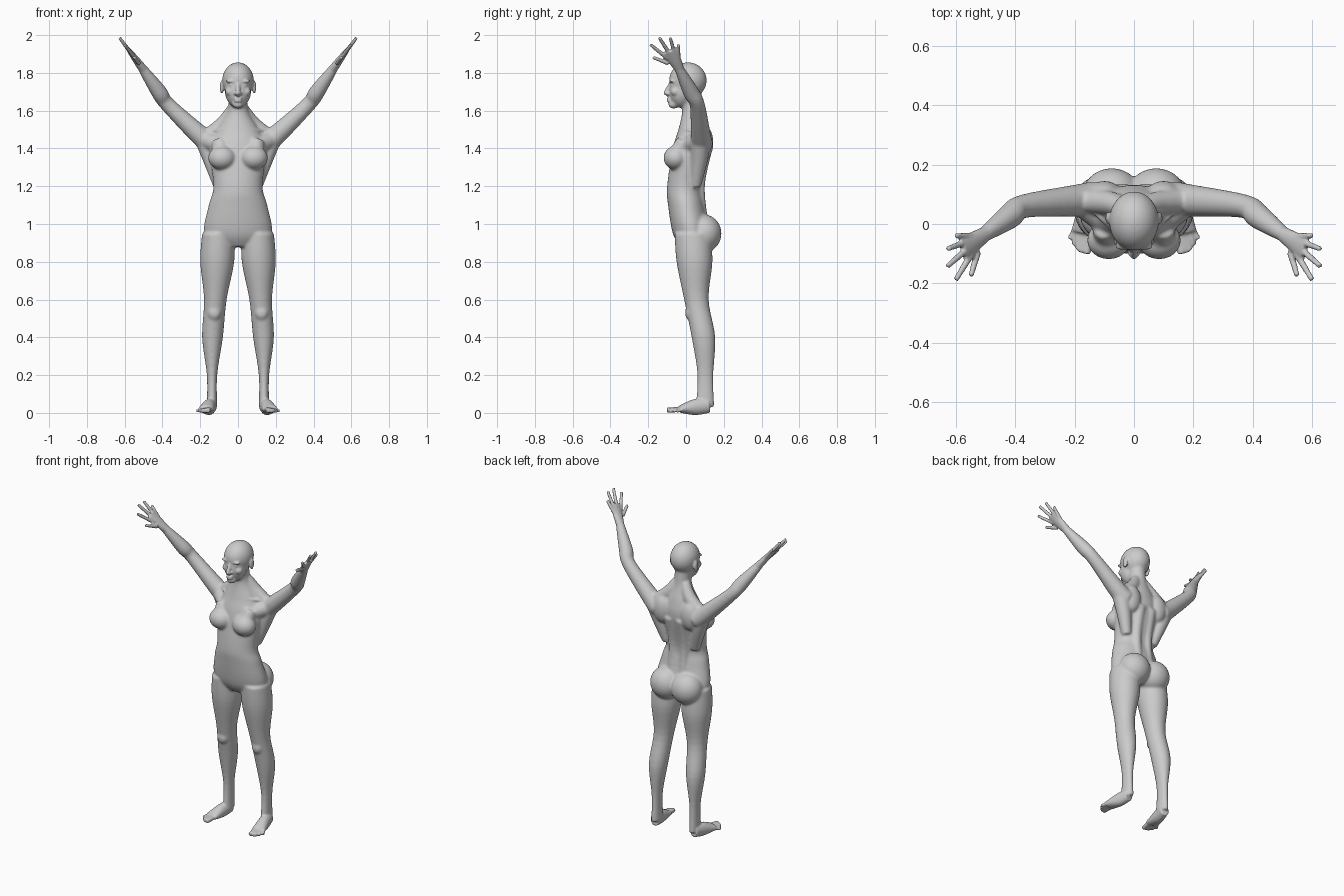
import bpy, bmesh
from math import cos, sin, pi
from mathutils import Vector, Matrix

cube = bpy.data.objects.get("Cube")
if cube:
    bpy.data.objects.remove(cube, do_unlink=True)

FORWARD = Vector((0, 1, 0))
UP = Vector((0, 0, 1))
LEFT_AND_RIGHT = (1, -1)


def smooth_rows(rows, steps=5):
    """Interpolate rows of numbers with a smooth spline through every row."""
    rows = [Vector(row) for row in rows]
    padded = [rows[0], *rows, rows[-1]]
    result = []
    for before, start, end, after in zip(padded, padded[1:], padded[2:], padded[3:]):
        slope_in = (end - before) / 2
        slope_out = (after - start) / 2
        for step in range(steps):
            t = step / steps
            bend_in = slope_in * t * (1 - t) ** 2
            bend_out = slope_out * t * t * (1 - t)
            ease = t * t * (3 - t - t)
            result.append(start.lerp(end, ease) + bend_in - bend_out)
    return result + [rows[-1]]


def tube(bm, rows, side=1, ref=FORWARD, tangent=None, segments=24):
    """Closed tube through rows of x, y, z, radius across, radius along ref."""
    rows = smooth_rows([row if len(row) == 5 else (*row, row[-1]) for row in rows])
    centres = [Vector(row[:3]) for row in rows]
    last = len(rows) - 1
    rings = []
    for i, (centre, row) in enumerate(zip(centres, rows)):
        along = tangent or centres[min(i + 1, last)] - centres[max(i - 1, 0)]
        across = along.cross(ref).normalized()
        depth = along.cross(across).normalized()
        ring = []
        for k in range(segments):
            angle = 2 * pi * k / segments
            point = centre + across * row[3] * cos(angle) + depth * row[4] * sin(angle)
            ring.append(bm.verts.new((point.x * side, point.y, point.z)))
        rings.append(ring)
    for low, high in zip(rings, rings[1:]):
        for k in range(segments):
            following = (k + 1) % segments
            bm.faces.new((low[k], low[following], high[following], high[k]))
    bm.faces.new(rings[0])
    bm.faces.new(rings[-1])


def column(bm, rows, side=1):
    """Upright form from rows of height, inner x, outer x, front y, back y."""
    sections = []
    for height, inner, outer, front, back in rows:
        sections.append(((inner + outer) / 2, (front + back) / 2, height,
                         (outer - inner) / 2, (back - front) / 2))
    tube(bm, sections, side, tangent=UP, segments=40)


def ball(bm, centre, radii, side=1):
    """Ellipsoid, mirrored to the other side on request."""
    x, y, z = centre
    placement = Matrix.Translation((x * side, y, z)) @ Matrix.Diagonal((*radii, 1))
    bmesh.ops.create_uvsphere(bm, u_segments=28, v_segments=18, radius=1,
                              matrix=placement)


def fuse(name, bm, voxel, rounds):
    """Merge all overlapping forms into a single soft skin."""
    bmesh.ops.recalc_face_normals(bm, faces=bm.faces[:])
    mesh = bpy.data.meshes.new(name)
    bm.to_mesh(mesh)
    bm.free()
    obj = bpy.data.objects.new(name, mesh)
    bpy.context.collection.objects.link(obj)
    remesh = obj.modifiers.new("Skin", 'REMESH')
    remesh.mode = 'VOXEL'
    remesh.voxel_size = voxel
    soften = obj.modifiers.new("Soften", 'SMOOTH')
    soften.factor = 0.5
    soften.iterations = rounds
    graph = bpy.context.evaluated_depsgraph_get()
    skin = bpy.data.meshes.new_from_object(obj.evaluated_get(graph))
    bpy.data.objects.remove(obj, do_unlink=True)
    return skin


# Landmarks of the left side, shared by the neighbouring forms
shoulder = Vector((.18, .08, 1.45))
elbow = Vector((.37, .06, 1.63))
wrist = Vector((.51, -.04, 1.83))
hand_direction = Vector((.6, 0, .8))
breast = Vector((.085, -.055, 1.35))
heel = Vector((.14, .12, .04))
ball_of_foot = Vector((.17, -.03, .02))


def reach(angle, length):
    """Point in the plane of the hand, fanned forward from the wrist."""
    return wrist + (hand_direction * cos(angle) - FORWARD * sin(angle)) * length


# Torso and neck
bm = bmesh.new()
torso = [(.88, .1, -.03, .1), (.95, .18, -.07, .13), (1.1, .155, -.095, .1),
         (1.2, .13, -.1, .09), (1.4, .15, -.07, .13), (1.5, .11, -.04, .12),
         (1.6, .055, -.02, .09), (1.7, .05, -.03, .08)]
column(bm, [(height, -half, half, front, back) for height, half, front, back in torso])

# Skull, face and chin
ball(bm, (0, .01, 1.76), (.084, .1, .096))
ball(bm, (0, -.025, 1.705), (.07, .066, .09))
ball(bm, (0, -.065, 1.633), (.03, .03, .023))

for side in LEFT_AND_RIGHT:
    # Breast, with its slope up to the chest and the muscle out to the shoulder
    ball(bm, breast, (.073, .064, .063), side)
    tube(bm, [(*breast, .05), (.1, -.01, 1.44, .04)], side)
    tube(bm, [(.06, -.02, 1.4, .045), (*shoulder, .05)], side, ref=UP)

    # Back: flank, neck slope, shoulder blade and the ridge beside the spine
    tube(bm, [(*shoulder, .05), (.14, .07, 1.34, .045), (.1, .05, 1.2, .03)], side)
    tube(bm, [(.03, .05, 1.61, .03), (.08, .07, 1.53, .04), (*shoulder, .04)], side)
    ball(bm, (.1, .1, 1.43), (.06, .045, .09), side)
    tube(bm, [(.04, .09, 1, .03), (.04, .07, 1.2, .03), (.04, .1, 1.4, .04)], side)

    # Buttock
    ball(bm, (.075, .095, .95), (.1, .093, .1), side)

    # Arm
    forearm = elbow.lerp(wrist, .35)
    tube(bm, [(.13, .09, 1.42, .055), (*shoulder, .055), (*elbow, .04),
              (*forearm, .042), (*wrist, .024)], side)

    # Leg and knee
    column(bm, [(.95, .02, .19, -.06, .13), (.8, .02, .2, -.05, .14),
                (.6, .06, .18, -.01, .12), (.4, .08, .19, .03, .155),
                (.2, .11, .165, .06, .145), (.03, .11, .165, .05, .15)], side)
    ball(bm, (.125, .02, .53), (.035, .025, .04), side)
broad_skin = fuse("broad_skin", bm, .007, 6)

# Fine forms are laid over the broad skin
bm = bmesh.new()
bm.from_mesh(broad_skin)
bpy.data.meshes.remove(broad_skin)

# Nose and lips
tube(bm, [(0, -.08, 1.745, .01), (0, -.107, 1.693, .013)])
ball(bm, (0, -.106, 1.692), (.013, .013, .011))
for height in (1.651, 1.663):
    ball(bm, (0, -.088, height), (.022, .014, .007))

for side in LEFT_AND_RIGHT:
    # Nostril, brow, eye, cheek and ear
    ball(bm, (.012, -.096, 1.69), (.01, .012, .008), side)
    ball(bm, (.036, -.074, 1.756), (.028, .014, .009), side)
    ball(bm, (.033, -.067, 1.735), (.015, .015, .011), side)
    ball(bm, (.042, -.055, 1.7), (.026, .026, .024), side)
    ball(bm, (.086, .02, 1.725), (.01, .02, .035), side)

    # Collar bone
    tube(bm, [(.015, -.03, 1.49, .01), (.07, -.01, 1.5, .01), (.13, .04, 1.49, .01)],
         side, ref=UP)

    # Hand: palm, then fingers fanned out from the little one to the thumb
    tube(bm, [(*reach(.4, -.02), .024, .025), (*reach(.4, .05), .019, .035),
              (*reach(.4, .12), .012, .042)], side)
    for k, length in enumerate((.15, .2, .22, .21, .15)):
        angle = k * (.2 + .02 * k)
        tube(bm, [(*reach(angle, length * .4), .012), (*reach(angle, length), .009)],
             side, segments=12)

    # Foot
    instep = heel.lerp(ball_of_foot, .5)
    tube(bm, [(*heel, .03, .04), (*instep, .036, .042), (*ball_of_foot, .042, .02)],
         side, ref=UP)

    # Toes shrink from the big one outward
    for k in range(5):
        f = k / 4
        radius = .014 - .005 * f
        root = ball_of_foot + Vector((.045 * f - .022, .025 * f, 0))
        tip = Vector((.16 + .056 * f, .05 * f * f - .1, radius))
        tube(bm, [(*root, radius), (*tip, radius)], side, ref=UP, segments=12)

body = bpy.data.objects.new("body", fuse("body", bm, .0055, 2))
bpy.context.collection.objects.link(body)
body.data.shade_smooth()

# One plain grey over the whole figure
grey = bpy.data.materials.new("light_grey")
grey.use_nodes = True
colour = (.6, .6, .6, 1)
grey.diffuse_color = colour
grey.node_tree.nodes["Principled BSDF"].inputs["Base Color"].default_value = colour
body.data.materials.clear()
body.data.materials.append(grey)
